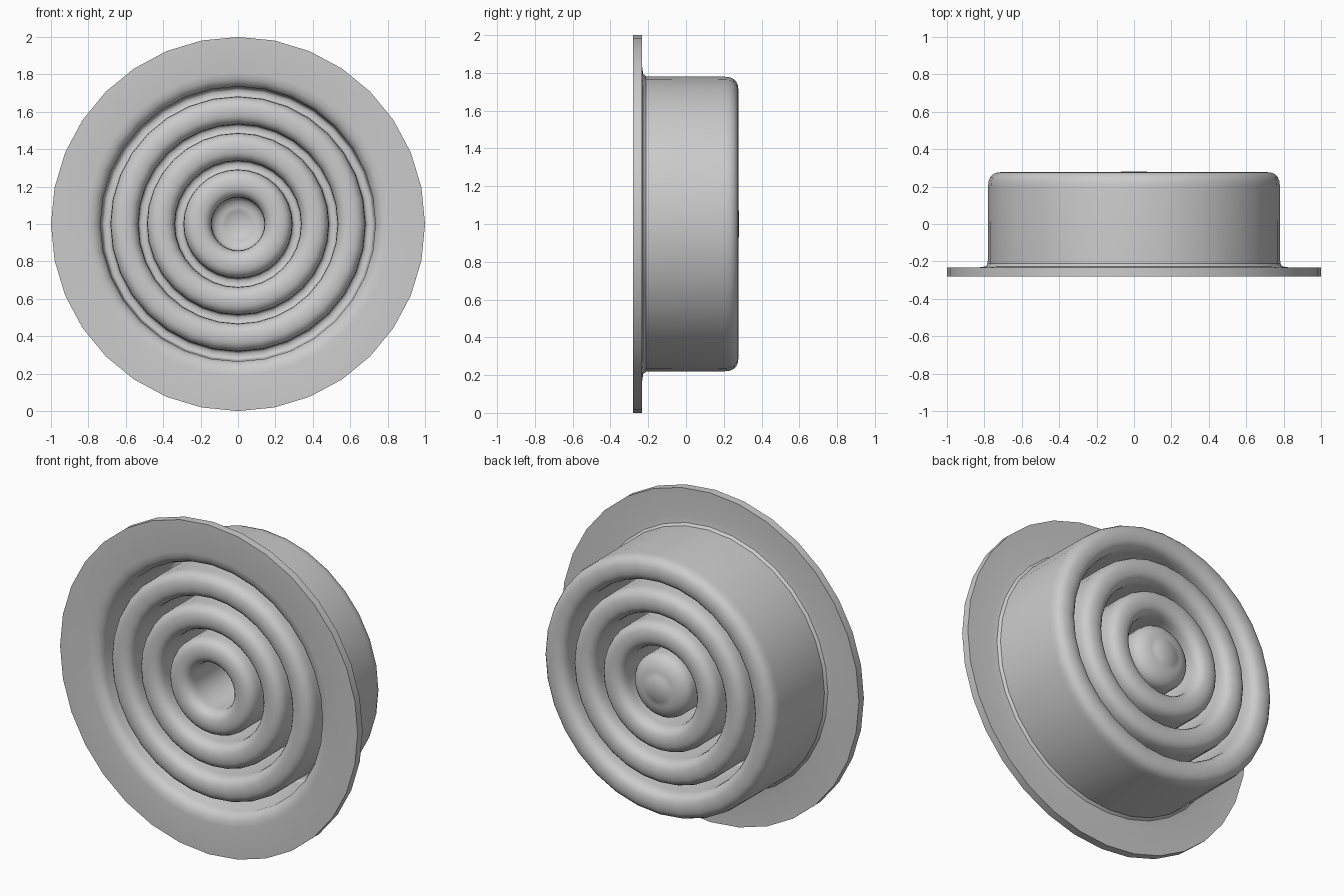
import bpy
import bmesh
from math import cos, sin, pi, radians
from mathutils import Vector, Matrix

if "Cube" in bpy.data.objects:
    bpy.data.objects.remove(bpy.data.objects["Cube"])

SIDES = 32          # segments around the axis
DEPTH = 0.278       # half depth of the folds
THICK = 0.05        # sheet thickness
OUTER_FOLD = 0.705  # radius of the outermost fold
PITCH = 0.0977      # radial distance between neighbouring folds
FOLDS = 6


def fold(radius, half_width, height, side, steps=10):
    """Rounded turn of the sheet, from its outer wall to its inner wall."""
    start = DEPTH - 0.075
    pts = []
    for i in range(steps + 1):
        a = pi * i / steps
        c, s = cos(a), max(sin(a), 0.0)
        c = (1 if c > 0 else -1) * abs(c) ** 0.8 if abs(c) > 1e-6 else 0.0
        pts.append((radius + half_width * c, side * (start + height * s ** 0.85)))
    return pts


# Flange, as seen on the front and the back of the sheet
front = [(1.0, -0.28), (0.81, -0.28), (0.775, -0.274), (0.748, -0.255), (0.735, -0.23)]
back = [(1.0, -0.232), (0.83, -0.232), (0.795, -0.227), (0.782, -0.212)]

# Concentric folds, alternating between back and front
for n in range(FOLDS):
    radius = OUTER_FOLD - n * PITCH
    side = 1 if n % 2 == 0 else -1
    wide, narrow = (0.075, 0.075), (0.025, 0.025)
    front += fold(radius, *(narrow if side > 0 else wide), side)
    back += fold(radius, *(wide if side > 0 else narrow), side)

# Central cup with a domed end and a small flat disc
for i in range(7):
    a = pi / 2 * i / 6
    back.append((0.075 + 0.117 * cos(a), 0.2 + 0.076 * sin(a)))
    front.append((0.07 + 0.072 * cos(a), 0.18 + 0.046 * sin(a)))
back += [(0.07, 0.28), (0.0, 0.28)]
front += [(0.065, 0.23), (0.0, 0.23)]

# Revolve the closed section around the y axis
bm = bmesh.new()
section = list(reversed(front)) + back
verts = [bm.verts.new((0, y, r)) for r, y in section]
edges = [bm.edges.new(pair) for pair in zip(verts, verts[1:])]
bmesh.ops.spin(bm, geom=verts + edges, cent=(0, 0, 0), axis=(0, 1, 0),
               angle=2 * pi, steps=SIDES, use_duplicate=False)
bmesh.ops.remove_doubles(bm, verts=bm.verts, dist=0.0005)
bmesh.ops.recalc_face_normals(bm, faces=bm.faces)
bmesh.ops.translate(bm, verts=bm.verts, vec=(0, 0, 1))

mesh = bpy.data.meshes.new("corrugated_diaphragm")
bm.to_mesh(mesh)
bm.free()
diaphragm = bpy.data.objects.new("corrugated_diaphragm", mesh)
bpy.context.collection.objects.link(diaphragm)

# Plain grey material
grey = bpy.data.materials.new("plain_grey")
grey.use_nodes = True
colour = (0.6, 0.6, 0.6, 1.0)
grey.diffuse_color = colour
grey.node_tree.nodes["Principled BSDF"].inputs["Base Color"].default_value = colour
mesh.materials.append(grey)

# Smooth shading with sharp flange edges
bpy.ops.object.select_all(action="DESELECT")
diaphragm.select_set(True)
bpy.context.view_layer.objects.active = diaphragm
bpy.ops.object.shade_smooth_by_angle(angle=radians(40))
